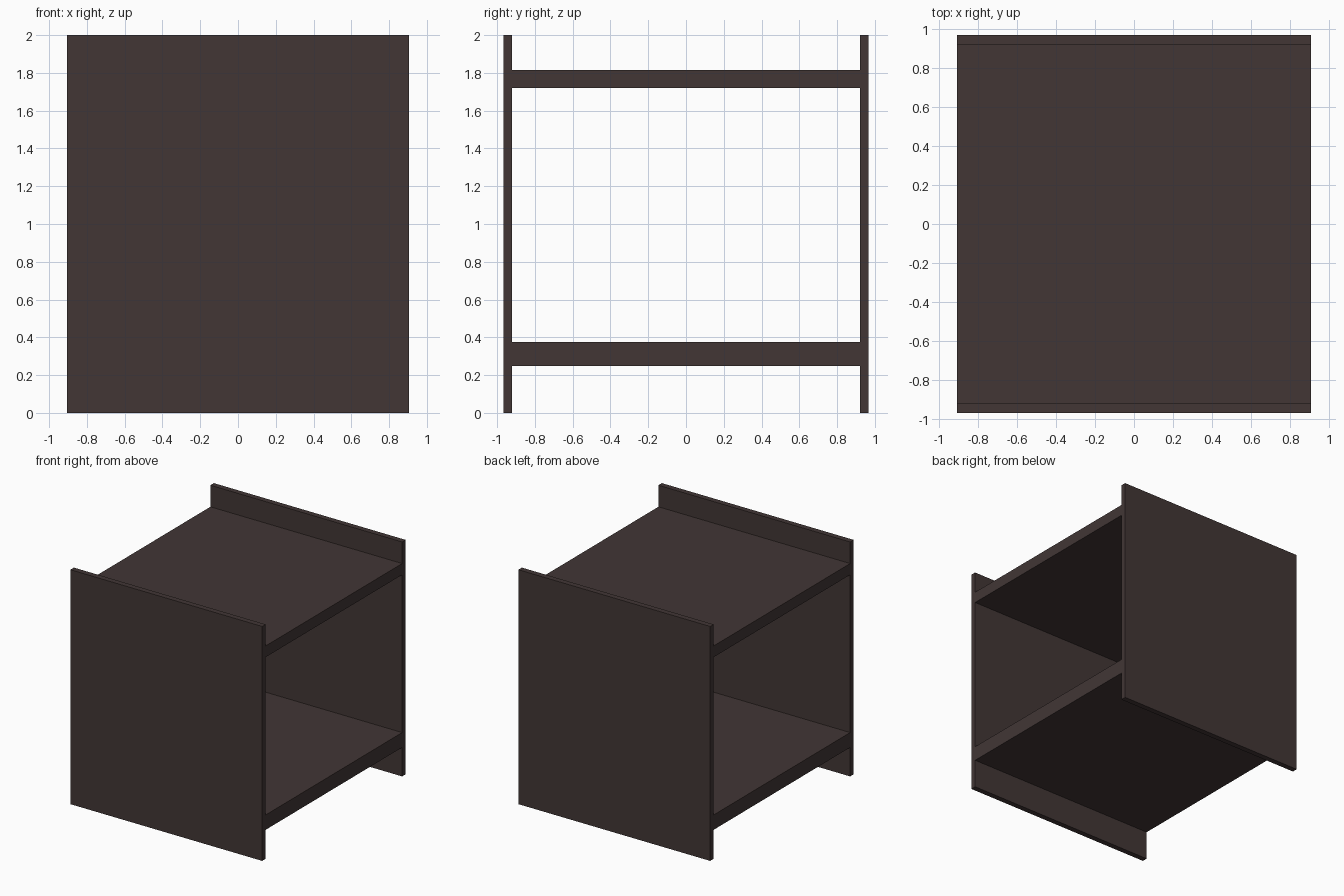
import bpy

if "Cube" in bpy.data.objects:
    bpy.data.objects.remove(bpy.data.objects["Cube"])

# One dark wood colour for the whole piece
wood = bpy.data.materials.new("dark_brown_wood")
wood.diffuse_color = (0.054, 0.037, 0.036, 1.0)
wood.use_nodes = True
wood.node_tree.nodes["Principled BSDF"].inputs["Base Color"].default_value = wood.diffuse_color

HALF_WIDTH = 0.905
OUTER_Y, INNER_Y = 0.967, 0.92


def board(name, y0, y1, z0, z1):
    """Full-width rectangular board between the given y and z limits."""
    bpy.ops.mesh.primitive_cube_add(size=1, location=(0, (y0 + y1) / 2, (z0 + z1) / 2))
    ob = bpy.context.object
    ob.name = name
    ob.scale = (2 * HALF_WIDTH, y1 - y0, z1 - z0)
    bpy.ops.object.transform_apply(location=False, rotation=False, scale=True)
    ob.data.materials.append(wood)
    return ob


# Upright end panels
board("front_panel", -OUTER_Y, -INNER_Y, 0.0, 2.0)
board("back_panel", INNER_Y, OUTER_Y, 0.0, 2.0)

# Horizontal boards spanning between the panels
board("lower_shelf", -INNER_Y, INNER_Y, 0.247, 0.374)
board("table_top", -INNER_Y, INNER_Y, 1.72, 1.816)
